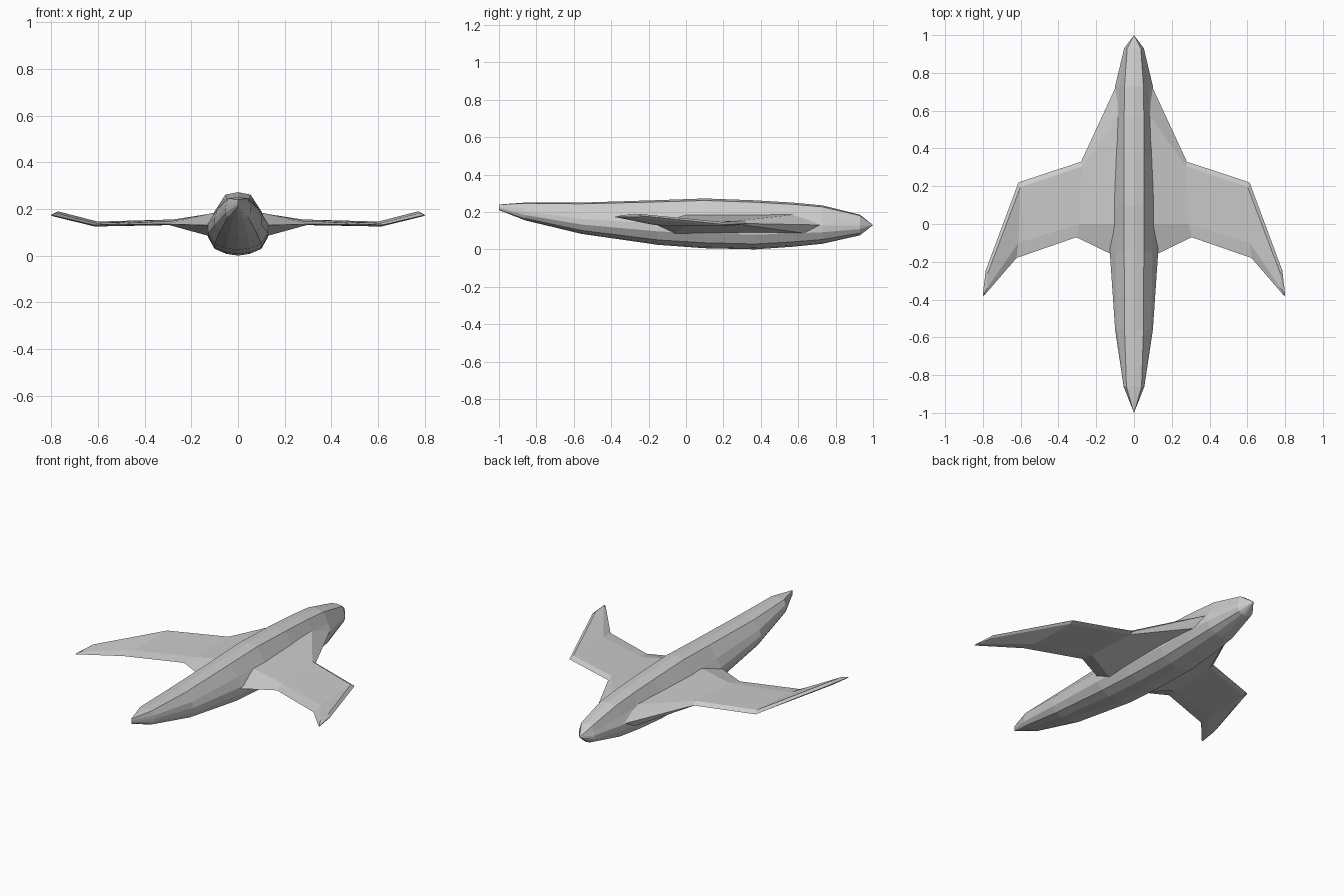
import bpy, bmesh


def loft(name, sections, closed, cap):
    """Skin a row of equal-length sections, then mirror across x = 0."""
    bm = bmesh.new()
    rings = [[bm.verts.new(p) for p in s] for s in sections]
    n = len(rings[0])
    for a, b in zip(rings, rings[1:]):
        for i in range(n if closed else n - 1):
            j = (i + 1) % n
            bm.faces.new((a[i], a[j], b[j], b[i]))
    if cap:
        bm.faces.new(rings[0])
        bm.faces.new(rings[-1][::-1])
    bmesh.ops.remove_doubles(bm, verts=bm.verts, dist=0.0005)
    bmesh.ops.recalc_face_normals(bm, faces=bm.faces)
    # Make sure the skin faces outward (away from the centre plane)
    if sum(f.normal.x * f.calc_area() for f in bm.faces) < -0.001 and not closed:
        bmesh.ops.reverse_faces(bm, faces=bm.faces)
    me = bpy.data.meshes.new(name)
    bm.to_mesh(me)
    bm.free()
    ob = bpy.data.objects.new(name, me)
    bpy.context.collection.objects.link(ob)
    m = ob.modifiers.new("mirror", 'MIRROR')
    m.use_clip = True
    return ob


# Fuselage stations: y, bottom z, top z, ridge, shoulder and widest half-widths
stations = [
    (-1.00, 0.210, 0.240, 0.000, 0.000, 0.000),
    (-0.86, 0.155, 0.250, 0.040, 0.052, 0.055),
    (-0.56, 0.083, 0.250, 0.050, 0.090, 0.100),
    (-0.15, 0.024, 0.263, 0.052, 0.098, 0.128),
    (0.10, 0.006, 0.272, 0.054, 0.102, 0.130),
    (0.37, 0.000, 0.262, 0.054, 0.097, 0.128),
    (0.57, 0.014, 0.250, 0.052, 0.085, 0.117),
    (0.73, 0.030, 0.235, 0.050, 0.078, 0.100),
    (0.93, 0.075, 0.185, 0.036, 0.045, 0.052),
    (1.00, 0.130, 0.130, 0.000, 0.000, 0.000),
]


def hull_section(y, lo, hi, r, s, w):
    h = hi - lo
    prof = [(0, 1), (r, 0.96), (s, 0.68), (w, 0.48),
            (w, 0.30), (w * 0.78, 0.11), (w * 0.4, 0.03), (0, 0)]
    return [(x, y, lo + h * f) for x, f in prof]


loft("fuselage", [hull_section(*s) for s in stations], False, False)

# Wing sections from root to tip: rear edge, top pair, front edge, bottom pair
wing = [
    [(0.090, 0.74, 0.130), (0.085, 0.57, 0.185), (0.095, 0.00, 0.185),
     (0.120, -0.16, 0.130), (0.120, -0.06, 0.083), (0.095, 0.66, 0.083)],
    [(0.280, 0.33, 0.138), (0.275, 0.305, 0.155), (0.290, 0.00, 0.147),
     (0.305, -0.07, 0.135), (0.295, 0.00, 0.131), (0.280, 0.30, 0.131)],
    [(0.612, 0.22, 0.132), (0.602, 0.195, 0.146), (0.612, -0.10, 0.140),
     (0.622, -0.18, 0.132), (0.615, -0.10, 0.125), (0.605, 0.195, 0.125)],
    [(0.785, -0.245, 0.180), (0.772, -0.255, 0.190), (0.778, -0.34, 0.183),
     (0.790, -0.375, 0.172), (0.790, -0.34, 0.168), (0.782, -0.26, 0.170)],
    [(0.800, -0.37, 0.174), (0.799, -0.372, 0.176), (0.798, -0.378, 0.175),
     (0.800, -0.382, 0.172), (0.800, -0.378, 0.171), (0.800, -0.374, 0.171)],
]
loft("wings", wing, True, True)
